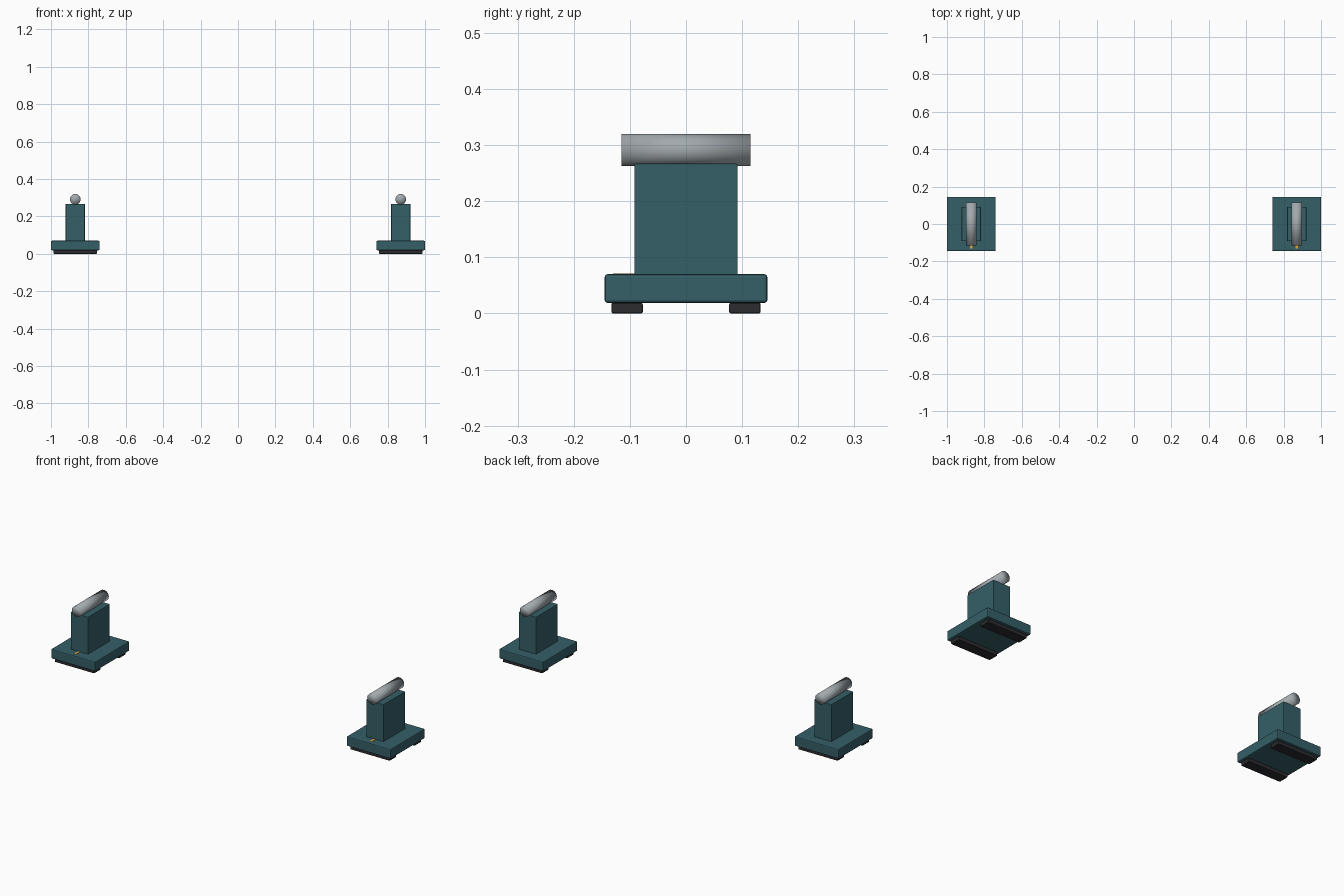
import bpy, math

if "Cube" in bpy.data.objects:
    bpy.data.objects.remove(bpy.data.objects["Cube"])


def material(name, color):
    m = bpy.data.materials.new(name)
    m.diffuse_color = color
    m.use_nodes = True
    m.node_tree.nodes["Principled BSDF"].inputs["Base Color"].default_value = m.diffuse_color
    return m


TEAL = material("teal_paint", (0.035, 0.115, 0.14, 1))
RUBBER = material("black_rubber", (0.025, 0.025, 0.028, 1))
STEEL = material("brushed_steel", (0.36, 0.40, 0.42, 1))
AMBER = material("amber_mark", (0.75, 0.38, 0.04, 1))


def box(name, lo, hi, mat, bevel=0.0):
    center = [(a + b) / 2 for a, b in zip(lo, hi)]
    bpy.ops.mesh.primitive_cube_add(size=1, location=center)
    ob = bpy.context.object
    ob.name = name
    ob.scale = [b - a for a, b in zip(lo, hi)]
    bpy.ops.object.transform_apply(location=False, rotation=False, scale=True)
    ob.data.materials.append(mat)
    if bevel:
        mod = ob.modifiers.new("soft_edges", "BEVEL")
        mod.width = bevel
        mod.segments = 2
    return ob


# Two identical stands, one at each end
for side, cx in (("left", -0.87), ("right", 0.87)):
    # Base plate and upright
    box(side + "_base", (cx - 0.13, -0.145, 0.019), (cx + 0.13, 0.145, 0.07), TEAL, 0.005)
    box(side + "_post", (cx - 0.051, -0.092, 0.068), (cx + 0.051, 0.092, 0.267), TEAL, 0.002)

    # Rubber feet along the front and back
    for end, cy in (("front", -0.105), ("back", 0.105)):
        box(f"{side}_{end}_foot", (cx - 0.116, cy - 0.028, 0),
            (cx + 0.116, cy + 0.028, 0.019), RUBBER, 0.003)

    # Centre mark on the base, in front of the post
    box(side + "_centre_mark", (cx - 0.006, -0.13, 0.069), (cx + 0.006, -0.09, 0.0715), AMBER)

    # Round support bar
    bpy.ops.mesh.primitive_cylinder_add(vertices=32, radius=0.0285, depth=0.23,
                                        location=(cx, 0, 0.2915),
                                        rotation=(math.pi / 2, 0, 0))
    bar = bpy.context.object
    bar.name = side + "_support_bar"
    bar.data.materials.append(STEEL)
    bpy.ops.object.shade_smooth()
